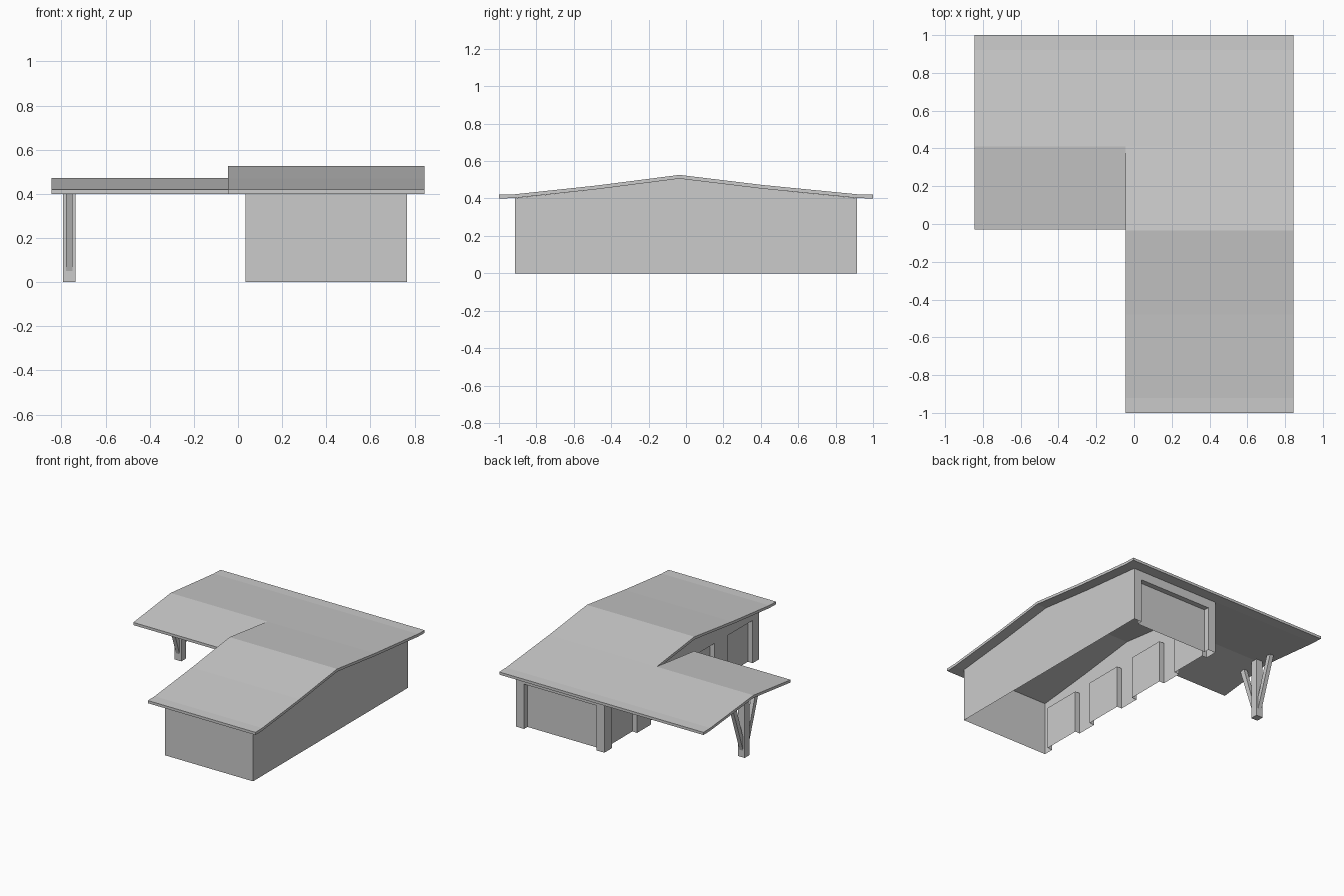
import bpy, bmesh

if "Cube" in bpy.data.objects:
    bpy.data.objects.remove(bpy.data.objects["Cube"])

T = 0.02                                   # roof thickness
MAIN = [(-1, .42), (-.92, .422), (-.48, .469), (-.035, .526), (.41, .472), (.92, .422), (1, .42)]
WING = [(-.03, .42), (.41, .472), (.92, .422), (1, .42)]
X0, X1, Y = .035, .765, .915               # wall extents
D = .04                                    # recess depth


def finish(name, bm):
    bmesh.ops.remove_doubles(bm, verts=bm.verts, dist=1e-5)
    bmesh.ops.recalc_face_normals(bm, faces=bm.faces)
    me = bpy.data.meshes.new(name)
    bm.to_mesh(me)
    bm.free()
    ob = bpy.data.objects.new(name, me)
    bpy.context.collection.objects.link(ob)
    return ob


def face(bm, pts):
    return bm.faces.new([bm.verts.new(p) for p in pts])


def extrude_x(name, profile, x0, x1):
    """Extrude a (y, z) outline along x into a closed solid."""
    bm = bmesh.new()
    f = face(bm, [(x0, y, z) for y, z in profile])
    r = bmesh.ops.extrude_face_region(bm, geom=[f])
    vs = [g for g in r["geom"] if isinstance(g, bmesh.types.BMVert)]
    bmesh.ops.translate(bm, verts=vs, vec=(x1 - x0, 0, 0))
    # the starting cap is kept by the extrusion only when missing
    caps = [g for g in bm.faces if all(abs(v.co.x - x0) < 1e-6 for v in g.verts)]
    if not caps:
        face(bm, [(x0, y, z) for y, z in profile])
    return finish(name, bm)


def slab(top):
    return top + [(y, z - T) for y, z in reversed(top)]


def wall(bm, top, place, bays=(), head=0):
    """Wall sheet with bays pushed in; place(u, z, depth) gives a 3D point."""
    outline = [(u, z) for u, z in top] + [(top[-1][0], 0)]
    for a, b in sorted(bays, reverse=True):
        outline += [(b, 0), (b, head), (a, head), (a, 0)]
    outline.append((top[0][0], 0))
    face(bm, [place(u, z, 0) for u, z in outline])
    for a, b in bays:
        edge = [(a, 0), (a, head), (b, head), (b, 0)]
        face(bm, [place(u, z, D) for u, z in edge])
        for p, q in zip(edge, edge[1:]):
            face(bm, [place(*p, 0), place(*q, 0), place(*q, D), place(*p, D)])


# Roofs: tall gable over the house and a lower wing beside it
extrude_x("main_roof", slab(MAIN), -.045, .845)
extrude_x("wing_roof", slab(WING), -.845, -.045)

# Walls: open-bottomed shell with recessed bays on the left and back
gable = [(-Y, .402)] + [(y, z - T) for y, z in MAIN[2:5]] + [(Y, .402)]
flat = [(X0, .402), (X1, .402)]
bays = [(c - .148, c + .148) for c in (-.69, -.24, .215, .675)]
bm = bmesh.new()
wall(bm, gable, lambda u, z, d: (X1, u, z))
wall(bm, gable, lambda u, z, d: (X0 + d, u, z), bays, .32)
wall(bm, flat, lambda u, z, d: (u, -Y, z))
wall(bm, flat, lambda u, z, d: (u, Y - d, z), [(.098, .70)], .335)
finish("walls", bm)

# Post under the wing with two slanted braces
PY = .41
extrude_x("wing_post", [(PY - .028, 0), (PY + .028, 0), (PY + .028, .447), (PY - .028, .447)], -.792, -.737)
for side, name in ((-1, "front_brace"), (1, "back_brace")):
    prof = [(.02, .12), (.028, .05), (.16, .432), (.122, .437)]
    extrude_x(name, [(PY + side * d, z) for d, z in prof], -.78, -.75)
